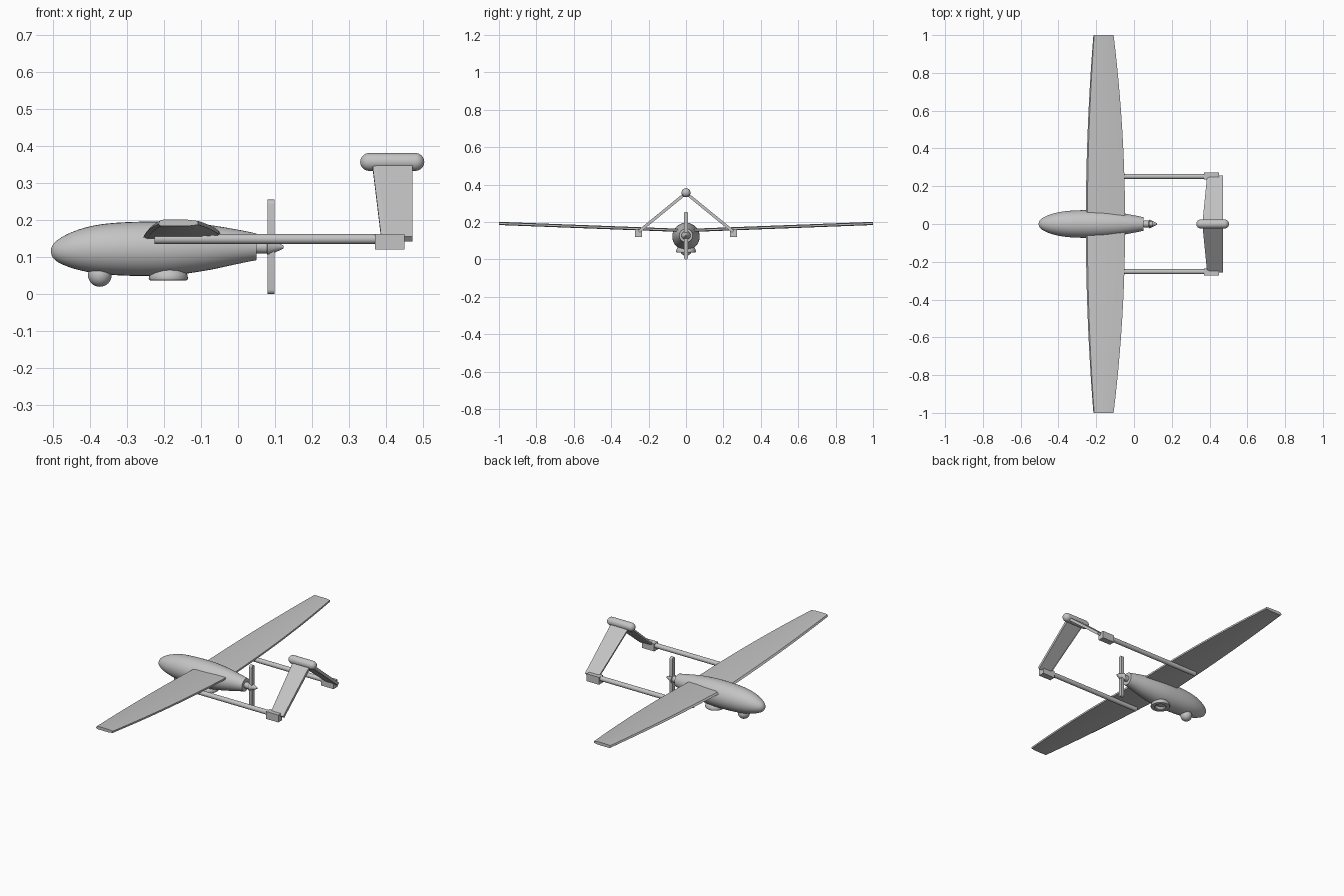
import bpy, bmesh, math
from mathutils import Vector

if "Cube" in bpy.data.objects:
    bpy.data.objects.remove(bpy.data.objects["Cube"])

grey = bpy.data.materials.new("light_grey")
grey.diffuse_color = (0.55, 0.55, 0.55, 1)
grey.use_nodes = True
grey.node_tree.nodes["Principled BSDF"].inputs["Base Color"].default_value = grey.diffuse_color


def make(name, bm, smooth=True):
    """Turn a bmesh into a named, shaded object."""
    bmesh.ops.remove_doubles(bm, verts=bm.verts, dist=1e-6)
    bmesh.ops.recalc_face_normals(bm, faces=bm.faces)
    mesh = bpy.data.meshes.new(name)
    bm.to_mesh(mesh)
    bm.free()
    mesh.materials.append(grey)
    obj = bpy.data.objects.new(name, mesh)
    bpy.context.collection.objects.link(obj)
    if smooth:
        bpy.ops.object.select_all(action='DESELECT')
        obj.select_set(True)
        bpy.context.view_layer.objects.active = obj
        bpy.ops.object.shade_smooth_by_angle(angle=math.radians(35))
    return obj


def loft(name, rings, smooth=True):
    """Skin a list of equal-length point rings and cap both ends."""
    bm = bmesh.new()
    vr = [[bm.verts.new(p) for p in r] for r in rings]
    n = len(vr[0])
    for a, b in zip(vr, vr[1:]):
        for i in range(n):
            j = (i + 1) % n
            bm.faces.new((a[i], a[j], b[j], b[i]))
    bm.faces.new(vr[0])
    bm.faces.new(vr[-1])
    return make(name, bm, smooth)


def turned(name, stations, y=0.0, n=32):
    """Round body along x from (x, centre z, radius) stations."""
    return loft(name, [[(x, y + r * math.cos(2 * math.pi * i / n),
                         z + r * math.sin(2 * math.pi * i / n)) for i in range(n)]
                       for x, z, r in stations])


def box(name, lo, hi):
    return loft(name, [[(x, lo[1], lo[2]), (x, hi[1], lo[2]), (x, hi[1], hi[2]), (x, lo[1], hi[2])]
                       for x in (lo[0], hi[0])], False)


def smooth_stations(pts, steps=5):
    """Catmull-Rom refinement of body stations."""
    p = [Vector(q) for q in pts]
    p = [p[0]] + p + [p[-1]]
    out = []
    for a, b, c, d in zip(p, p[1:], p[2:], p[3:]):
        for k in range(steps):
            t = k / steps
            out.append(0.5 * (2 * b + (c - a) * t + (2 * a - 5 * b + 4 * c - d) * t * t
                              + (3 * b - a - 3 * c + d) * t ** 3))
    return out + [p[-1]]


# Fuselage: egg-shaped nose tapering to a blunt tail
turned("fuselage", smooth_stations([
    (-0.505, 0.116, 0.004), (-0.5, 0.116, 0.017), (-0.485, 0.117, 0.031), (-0.45, 0.119, 0.048),
    (-0.4, 0.121, 0.062), (-0.34, 0.122, 0.070), (-0.25, 0.1225, 0.0735), (-0.17, 0.1235, 0.0715),
    (-0.08, 0.126, 0.061), (0.0, 0.128, 0.046), (0.05, 0.128, 0.036)]))

# Propeller shaft and spinner
turned("spinner", [(0.045, 0.1275, 0.017), (0.078, 0.1275, 0.018), (0.08, 0.1275, 0.024),
                   (0.098, 0.1275, 0.016), (0.123, 0.1275, 0.004)], n=24)

# Two-bladed propeller with rounded tips
blade = []
for s in (1, -1):
    for i in range(9):
        a = math.pi * i / 8
        blade.append((s * 0.012 * math.cos(a), 0.1275 + s * (0.1155 + 0.012 * math.sin(a))))
loft("propeller", [[(x, y, z) for y, z in blade] for x in (0.08, 0.098)])

# One-piece wing with curved edges and slight dihedral
section = [(0, 0.3), (0.04, 0.85), (0.12, 1), (0.75, 1), (1, 0.8), (1, 0.2), (0.75, 0), (0.06, 0)]
rings = []
for k in range(-16, 17):
    y = k / 16
    lead, trail = -0.255 + 0.04 * y * y, -0.047 - 0.061 * y * y
    rings.append([(lead + u * (trail - lead), y, 0.146 + 0.038 * abs(y) + 0.017 * v)
                  for u, v in section])
loft("wing", rings)

# Twin booms, end blocks and inverted-V tail panels
for side, s in (("left", -1), ("right", 1)):
    turned(side + "_boom", [(-0.225, 0.149, 0.0135), (0.38, 0.149, 0.0135)], y=s * 0.252, n=24)
    ys = sorted((s * 0.236, s * 0.272))
    box(side + "_tail_block", (0.37, ys[0], 0.12), (0.45, ys[1], 0.163))
    normal = Vector((0, s * 0.205, 0.25)).normalized() * 0.008
    panel = []
    for y, z, lead in ((0.252, 0.149, 0.387), (0.0, 0.355, 0.362)):
        c = Vector((0, s * y, z))
        panel.append([Vector((x, 0, 0)) + c + normal * t for x, t in
                      ((lead, -0.6), (lead, 0.6), (lead + 0.012, 1), (0.471, 1),
                       (0.471, -1), (lead + 0.012, -1))])
    loft(side + "_tail_panel", panel, False)

# Rounded pod on the tail apex
pod = []
for x0, a0 in ((0.354, math.pi), (0.479, math.pi / 2)):
    for i in range(9):
        a = a0 - i * math.pi / 16
        pod.append((x0 + 0.024 * math.cos(a), 0.357, max(0.0005, 0.024 * math.sin(a))))
turned("tail_pod", pod)

# Sensor ball under the nose
bm = bmesh.new()
bmesh.ops.create_uvsphere(bm, u_segments=32, v_segments=16, radius=0.032)
bmesh.ops.translate(bm, verts=bm.verts, vec=(-0.373, 0, 0.052))
make("sensor_ball", bm)

# Belly dome with a recessed underside
dome = [(0.015, 0.078), (0.034, 0.072), (0.045, 0.063), (0.051, 0.053), (0.053, 0.043),
        (0.051, 0.038), (0.047, 0.037), (0.033, 0.037), (0.028, 0.041), (0.024, 0.056)]
loft("belly_dome", [[(-0.188 + r * math.cos(math.pi * i / 16), r * math.sin(math.pi * i / 16), z)
                     for i in range(32)] for r, z in dome])
